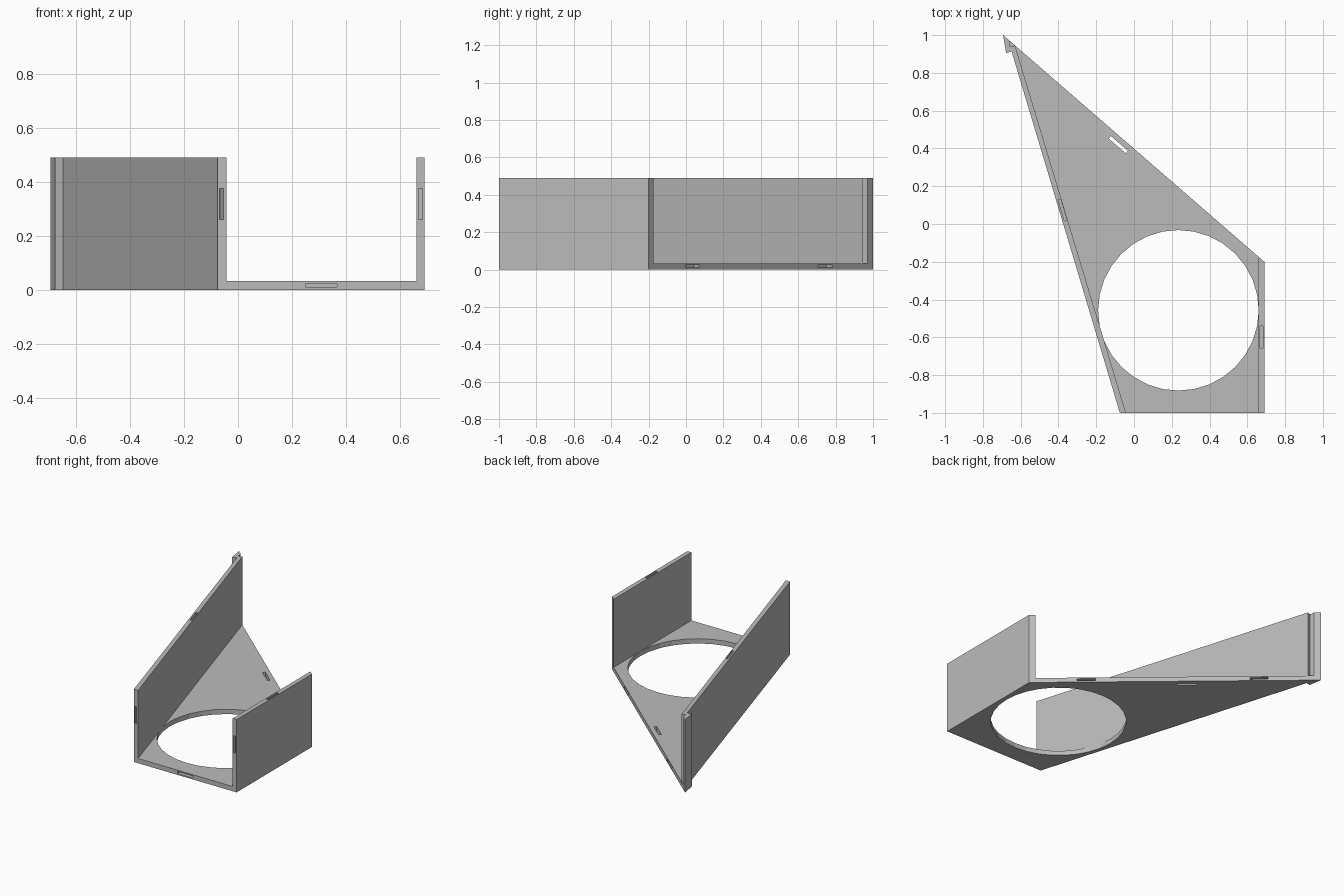
import bpy, bmesh
from math import atan2
from mathutils import Matrix, Vector

cube = bpy.data.objects.get("Cube")
if cube:
    bpy.data.objects.remove(cube, do_unlink=True)

HEIGHT, THICK = 0.49, 0.032
SLOT_LEN, SLOT_WIDE, SLOT_DEEP = 0.115, 0.014, 0.04

grey = bpy.data.materials.new("plain grey")
grey.use_nodes = True
COLOUR = (0.5, 0.5, 0.5, 1)
grey.diffuse_color = COLOUR
grey.node_tree.nodes["Principled BSDF"].inputs["Base Color"].default_value = COLOUR


def finish(name, bm):
    bmesh.ops.recalc_face_normals(bm, faces=bm.faces)
    mesh = bpy.data.meshes.new(name)
    bm.to_mesh(mesh)
    bm.free()
    mesh.materials.append(grey)
    obj = bpy.data.objects.new(name, mesh)
    bpy.context.scene.collection.objects.link(obj)
    return obj


def prism(name, outline, z0, z1):
    bm = bmesh.new()
    face = bm.faces.new([bm.verts.new((x, y, z0)) for x, y in outline])
    up = bmesh.ops.extrude_face_region(bm, geom=[face])["geom"]
    bmesh.ops.translate(bm, vec=(0, 0, z1 - z0),
                        verts=[v for v in up if isinstance(v, bmesh.types.BMVert)])
    return finish(name, bm)


def box(centre, size, angle=0.0):
    bm = bmesh.new()
    place = (Matrix.Translation(centre) @ Matrix.Rotation(angle, 4, 'Z')
             @ Matrix.Diagonal((*size, 1)))
    bmesh.ops.create_cube(bm, size=1, matrix=place)
    return finish("slot_cutter", bm)


def cut(obj, cutters):
    for cutter in cutters:
        cutter.hide_render = True
        mod = obj.modifiers.new("cut", 'BOOLEAN')
        mod.operation, mod.solver, mod.object = 'DIFFERENCE', 'EXACT', cutter
    bpy.context.view_layer.update()
    graph = bpy.context.evaluated_depsgraph_get()
    mesh = bpy.data.meshes.new_from_object(obj.evaluated_get(graph))
    obj.modifiers.clear()
    obj.data = mesh
    for cutter in cutters:
        bpy.data.objects.remove(cutter, do_unlink=True)


# Key corners of the plan
tip, back_right = Vector((-0.693, 1.0)), Vector((0.69, -0.2))
front_left, front_right = Vector((-0.075, -1.0)), Vector((0.69, -1.0))
hook = [(-0.677, 0.905), (-0.648, 0.913)]
diag = back_right - tip
diag_angle = atan2(diag.y, diag.x)
lean = front_left - Vector(hook[1])
lean_angle = atan2(lean.y, lean.x)


def on_diag(x):
    return tip.y + (x - tip.x) * diag.y / diag.x


# Floor with round opening, edge slots and one through slot
floor = prism("floor", [tip, *hook, front_left, front_right, back_right], 0, THICK)
bm = bmesh.new()
bmesh.ops.create_cone(bm, cap_ends=True, segments=32, radius1=0.425, radius2=0.425,
                      depth=0.2, matrix=Matrix.Translation((0.235, -0.457, 0)))
cutters = [finish("hole_cutter", bm)]
cutters.append(box((0.308, -1, 0.017), (SLOT_LEN, 2 * SLOT_DEEP, SLOT_WIDE)))
for t in (0.213, 0.805):
    p = tip + diag * t
    cutters.append(box((p.x, p.y, 0.017), (SLOT_LEN, 2 * SLOT_DEEP, SLOT_WIDE), diag_angle))
cutters.append(box((-0.083, 0.42, 0), (0.12, 0.018, 0.2), diag_angle))
cut(floor, cutters)

# Long slanting wall with hooked, notched tip
left_wall = prism("left_wall", [tip, *hook, front_left, (-0.043, -1), (-0.63, on_diag(-0.63)),
                                (-0.655, 0.938), (-0.66, on_diag(-0.66))], THICK, HEIGHT)
cut(left_wall, [
    box((-0.061, -1, 0.318), (2 * SLOT_DEEP, SLOT_WIDE, SLOT_LEN), lean_angle),
    box((-0.378, 0.073, HEIGHT), (SLOT_LEN, SLOT_WIDE, 2 * SLOT_DEEP), lean_angle)])

# Short straight wall
right_wall = prism("right_wall", [(0.66, -1), front_right, back_right, (0.66, on_diag(0.66))],
                   THICK, HEIGHT)
cut(right_wall, [
    box((0.675, -1, 0.318), (SLOT_WIDE, 2 * SLOT_DEEP, SLOT_LEN)),
    box((0.675, -0.598, HEIGHT), (SLOT_WIDE, SLOT_LEN, 2 * SLOT_DEEP))])
